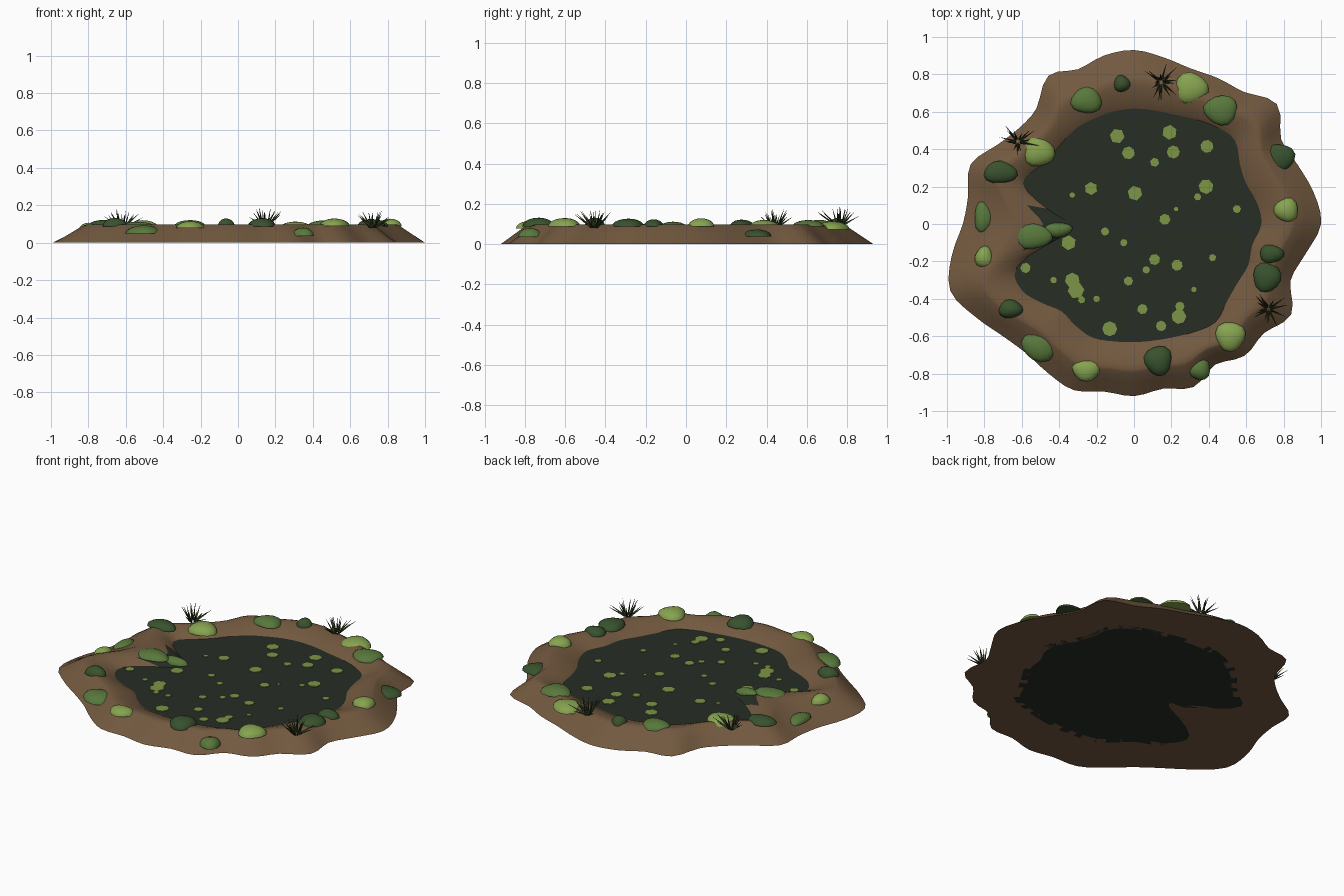
import bpy, bmesh, math, random
from mathutils import Vector, Matrix

if "Cube" in bpy.data.objects:
    bpy.data.objects.remove(bpy.data.objects["Cube"])
random.seed(4)

def mat(name, r, g, b):
    m = bpy.data.materials.new(name)
    m.diffuse_color = (r, g, b, 1)
    m.use_nodes = True
    m.node_tree.nodes["Principled BSDF"].inputs["Base Color"].default_value = m.diffuse_color
    return m

SOIL = mat("soil", .17, .10, .05)
WATER = mat("murky_water", .02, .027, .018)
PAD = mat("pad_green", .20, .30, .065)
MOSS = [mat("moss_dark", .04, .085, .027), mat("moss_mid", .10, .19, .045),
        mat("moss_light", .24, .37, .08)]
GRASS = mat("grass", .035, .05, .018)

# Shore radii every 10 degrees: outer foot and waterline
OUTER = [1.0, .975, .93, .908, .997, .92, .90, .885, .905, .93, .915, .88,
         .915, .81, .80, .845, .93, .90, .915, .99, 1.045, .985, .925, .90,
         .92, .945, .91, .92, .894, .928, .868, .92, .907, .97, .89, .93]
INNER = [.685, .67, .64, .655, .705, .682, .65, .625, .62, .62, .615, .605,
         .602, .585, .576, .60, .635, .475, .345, .40, .67, .70, .655, .61,
         .63, .65, .64, .635, .635, .645, .665, .684, .65, .64, .652, .645]
# Bank cross-section: (fraction from waterline to foot, height)
PROFILE = [(-.12, .03), (0, .052), (.12, .07), (.25, .083), (.38, .094), (.5, .098),
           (.56, .092), (.75, .052), (1, 0)]
WATER_Z = .05

def radius(table, a):
    f = (a / (2 * math.pi) * 36) % 36
    i, u = int(f), f % 1
    p0, p1, p2, p3 = (table[(i + k) % 36] for k in (-1, 0, 1, 2))
    return .5 * (2*p1 + (p2-p0)*u + (2*p0-5*p1+4*p2-p3)*u*u + (3*p1-p0-3*p2+p3)*u**3)

def surface_z(x, y):
    a = math.atan2(y, x)
    r0, r1 = radius(INNER, a), radius(OUTER, a)
    t = (math.hypot(x, y) - r0) / (r1 - r0)
    for (t0, z0), (t1, z1) in zip(PROFILE, PROFILE[1:]):
        if t <= t1:
            return z0 + (z1 - z0) * max(0, (t - t0) / (t1 - t0))
    return 0

def finish(bm, name, mats, smooth=None):
    bmesh.ops.recalc_face_normals(bm, faces=bm.faces)
    me = bpy.data.meshes.new(name)
    bm.to_mesh(me)
    bm.free()
    ob = bpy.data.objects.new(name, me)
    bpy.context.collection.objects.link(ob)
    for m in mats:
        me.materials.append(m)
    if smooth:
        bpy.ops.object.select_all(action='DESELECT')
        ob.select_set(True)
        bpy.context.view_layer.objects.active = ob
        bpy.ops.object.shade_smooth_by_angle(angle=math.radians(smooth))
    return ob

# Earth bank: profile swept round the two outlines, closed by a flat underside
N = 108
bm = bmesh.new()
rings = []
for i in range(N):
    a = 2 * math.pi * i / N
    r0, r1 = radius(INNER, a), radius(OUTER, a)
    prof = PROFILE + [(-.12, 0)]
    rings.append([bm.verts.new(((r0 + (r1-r0)*t) * math.cos(a),
                                (r0 + (r1-r0)*t) * math.sin(a), z)) for t, z in prof])
for i in range(N):
    A, B = rings[i], rings[(i + 1) % N]
    deg = 360 * i / N
    for k in range(len(A)):
        j = (k + 1) % len(A)
        f = bm.faces.new((A[k], A[j], B[j], B[k]))
        # wet dark tip of the spit on the left shore
        if 168 < deg < 192 and k < 3:
            f.material_index = 1
finish(bm, "earth_bank", [SOIL, WATER], 50)

# Water: slab filling the bank
bm = bmesh.new()
loops = []
for z in (0, WATER_Z):
    loop = []
    for i in range(N):
        a = 2 * math.pi * i / N
        r = radius(INNER, a) + .004
        loop.append(bm.verts.new((r * math.cos(a), r * math.sin(a), z)))
    c = bm.verts.new((0, 0, z))
    for i in range(N):
        bm.faces.new((c, loop[i], loop[(i + 1) % N]))
    loops.append(loop)
for i in range(N):
    j = (i + 1) % N
    bm.faces.new((loops[0][i], loops[0][j], loops[1][j], loops[1][i]))
finish(bm, "water", [WATER])

# Floating pads: x, y, radius
PADS = [(-.09, .47, .04), (-.03, .38, .035), (.19, .49, .04), (.21, .385, .035),
        (.11, .33, .025), (.39, .415, .035), (-.23, .19, .035), (-.33, .155, .015),
        (.005, .165, .04), (.385, .2, .04), (.34, .145, .02), (.165, .025, .03),
        (.225, .08, .012), (.55, .08, .022), (-.155, -.04, .022), (-.055, -.1, .02),
        (-.35, -.1, .04), (.11, -.19, .03), (.23, -.22, .03), (.42, -.18, .02),
        (.065, -.245, .02), (-.58, -.235, .028), (-.43, -.3, .018), (-.03, -.305, .025),
        (-.33, -.3, .04), (-.31, -.355, .045), (-.28, -.405, .02), (-.2, -.4, .018),
        (.045, -.455, .028), (.245, -.44, .025), (.32, -.35, .015), (.145, -.545, .028),
        (.24, -.495, .04), (-.13, -.56, .04)]
bm = bmesh.new()
for n, (x, y, r) in enumerate(PADS):
    m = Matrix.Translation((x, y, WATER_Z + .003 + .0003 * (n % 3))) @ Matrix.Rotation(random.random() * 6, 4, 'Z')
    bmesh.ops.create_cone(bm, cap_ends=True, segments=random.choice((6, 7, 8)),
                          radius1=r, radius2=r, depth=.004, matrix=m)
finish(bm, "floating_pads", [PAD])

# Mossy stones: x, y, half width, half depth, tone
STONES = [(-.255, .66, .085, .07, 1), (-.065, .75, .045, .045, 0), (.305, .725, .09, .085, 2),
          (.465, .61, .09, .08, 1), (.775, .355, .085, .075, 0), (.815, .075, .065, .065, 2),
          (.735, -.16, .065, .05, 0), (.71, -.285, .075, .08, 0), (.515, -.6, .08, .08, 2),
          (.13, -.73, .075, .08, 0), (.35, -.775, .06, .06, 1), (-.255, -.78, .075, .06, 2),
          (-.5, -.65, .1, .085, 1), (-.66, -.455, .065, .05, 0), (-.8, -.18, .05, .06, 2),
          (-.805, .035, .05, .085, 1), (-.715, .275, .09, .06, 0), (-.51, .385, .085, .08, 2),
          (-.54, -.065, .1, .07, 1), (-.41, -.03, .08, .04, 1)]
for n, (x, y, rx, ry, tone) in enumerate(STONES):
    bm = bmesh.new()
    bmesh.ops.create_uvsphere(bm, u_segments=14, v_segments=10, radius=1)
    res = bmesh.ops.bisect_plane(bm, geom=bm.verts[:] + bm.edges[:] + bm.faces[:],
                                 plane_co=(0, 0, 0), plane_no=(0, 0, -1), clear_outer=True)
    bmesh.ops.holes_fill(bm, edges=[e for e in bm.edges if e.is_boundary])
    ph = random.random() * 6
    h = random.uniform(.032, .045)
    for v in bm.verts:
        w = 1 + .07 * math.sin(3 * math.atan2(v.co.y, v.co.x) + ph)
        v.co = Vector((v.co.x * rx * w, v.co.y * ry * w, v.co.z * h))
    ob = finish(bm, f"mossy_stone_{n + 1}", [MOSS[tone]], 60)
    ob.location = (x, y, surface_z(x, y) - .008)

# Grass tufts: slim three-sided blades fanning out
for n, (x, y) in enumerate([(-.62, .44), (.145, .76), (.72, -.455)]):
    bm = bmesh.new()
    for b in range(18):
        a = b * 2.4 + random.uniform(-.2, .2)
        lean = random.uniform(.15, 1.0)
        d = Vector((math.cos(a) * lean, math.sin(a) * lean, random.uniform(.75, 1.05) - .35 * lean))
        length = d.length * .1
        root = Vector((math.cos(a), math.sin(a), 0)) * .015
        m = (Matrix.Translation(root + d * .05)
             @ d.to_track_quat('Z', 'Y').to_matrix().to_4x4())
        bmesh.ops.create_cone(bm, cap_ends=True, segments=3, radius1=.007,
                              radius2=.0005, depth=length, matrix=m)
    ob = finish(bm, f"grass_tuft_{n + 1}", [GRASS])
    ob.location = (x, y, max(surface_z(x, y), .085) - .003)
